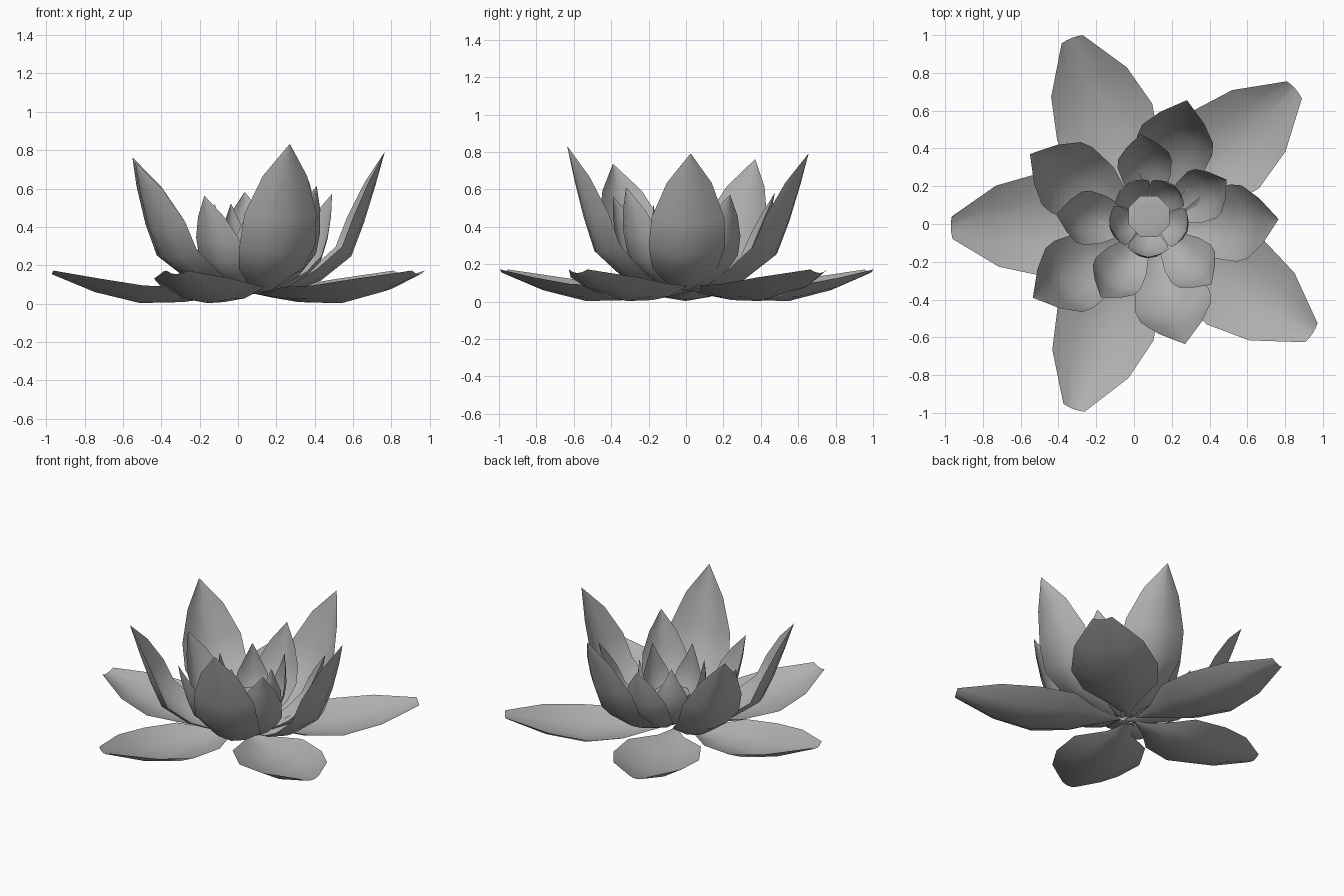
import bpy, bmesh, math
from mathutils import Vector

cube = bpy.data.objects.get("Cube")
if cube:
    bpy.data.objects.remove(cube, do_unlink=True)

mat = bpy.data.materials.new("soft grey")
mat.use_nodes = True
GREY = (0.43, 0.43, 0.43, 1)
mat.diffuse_color = GREY
mat.node_tree.nodes["Principled BSDF"].inputs["Base Color"].default_value = GREY


def finish(bm, name, angle):
    mesh = bpy.data.meshes.new(name)
    bm.to_mesh(mesh)
    bm.free()
    mesh.materials.append(mat)
    ob = bpy.data.objects.new(name, mesh)
    bpy.context.collection.objects.link(ob)
    bpy.ops.object.select_all(action='DESELECT')
    ob.select_set(True)
    bpy.context.view_layer.objects.active = ob
    bpy.ops.object.shade_smooth_by_angle(angle=math.radians(angle))


def petal(name, base, tip, profile, cup):
    """Cupped sheet; profile rows are (reach share, height, half width)."""
    out = Vector((tip[0] - base[0], tip[1] - base[1], 0))
    reach = out.length
    out.normalize()
    side = Vector((-out.y, out.x, 0))
    up = Vector((0, 0, 1))
    rise = tip[2] / profile[-1][1]
    spine = [Vector((base[0], base[1], 0)) + out * (r * reach) + up * (z * rise)
             for r, z, w in profile]
    bm = bmesh.new()
    rows = []
    for i, (r, z, w) in enumerate(profile):
        along = spine[min(i + 1, len(spine) - 1)] - spine[max(i - 1, 0)]
        inward = along.cross(side).normalized()
        if inward.dot(up - out) < 0:
            inward.negate()
        rows.append([bm.verts.new(spine[i] + side * (u * w) + inward * (cup * w * u * u))
                     for u in (-1, -0.5, 0, 0.5, 1)])
    for a, b in zip(rows, rows[1:]):
        for k in range(4):
            bm.faces.new((a[k], a[k + 1], b[k + 1], b[k]))
    bmesh.ops.remove_doubles(bm, verts=bm.verts, dist=0.0005)
    finish(bm, name, 60)


# Rings of petals: name, base centre, cup, profile, tips
rings = [
    ("outer_petal", (0.05, 0.015), 0.34,
     [(0.05, 0.05, 0.008), (0.17, 0.03, 0.08), (0.33, 0.008, 0.23), (0.55, 0.003, 0.27),
      (0.78, 0.06, 0.215), (1, 0.153, 0.06)],
     [(-0.97, -0.02, 0.153), (-0.33, 0.985, 0.153), (0.855, 0.715, 0.153),
      (0.945, -0.58, 0.153), (-0.32, -0.98, 0.153)]),
    ("large_petal", (0.095, -0.03), 0.4,
     [(0.05, 0.05, 0.01), (0.25, 0.06, 0.08), (0.5, 0.12, 0.175), (0.74, 0.25, 0.205),
      (0.84, 0.43, 0.195), (0.93, 0.63, 0.12), (1, 0.8, 0.002)],
     [(-0.55, 0.37, 0.76), (0.28, 0.655, 0.79), (0.765, 0.025, 0.79),
      (0.27, -0.635, 0.83), (-0.535, -0.39, 0.735)]),
    ("middle_petal", (0.1, -0.005), 0.45,
     [(0.05, 0.05, 0.01), (0.3, 0.07, 0.07), (0.56, 0.12, 0.125), (0.78, 0.21, 0.145),
      (0.88, 0.33, 0.135), (0.95, 0.45, 0.085), (1, 0.57, 0.002)],
     [(-0.41, 0.05, 0.56), (0.035, 0.475, 0.58), (0.49, 0.235, 0.57),
      (0.41, -0.32, 0.61), (-0.175, -0.39, 0.56)]),
    ("inner_petal", (0.08, 0.035), 0.4,
     [(0.1, 0.06, 0.01), (0.5, 0.1, 0.06), (0.82, 0.18, 0.1), (0.97, 0.26, 0.108),
      (1.03, 0.34, 0.09), (1.03, 0.42, 0.05), (1, 0.52, 0.002)],
     [(0.08 + 0.21 * math.cos(a), 0.035 + 0.21 * math.sin(a), 0.52)
      for a in (math.radians(52 + 72 * k) for k in range(5))]),
]
for name, base, cup, profile, tips in rings:
    for n, tip in enumerate(tips):
        petal(f"{name}_{n + 1}", base, tip, profile, cup)

# Eight-sided seed pod with a shallow dished top
bm = bmesh.new()
loops = []
for r, z in [(0.025, 0.06), (0.05, 0.13), (0.118, 0.27), (0.065, 0.28)]:
    loops.append([bm.verts.new((0.08 + r * math.cos(k * math.pi / 4 + math.pi / 8),
                                0.04 + r * math.sin(k * math.pi / 4 + math.pi / 8), z))
                  for k in range(8)])
for a, b in zip(loops, loops[1:]):
    for k in range(8):
        j = (k + 1) % 8
        bm.faces.new((a[k], a[j], b[j], b[k]))
centre = bm.verts.new((0.08, 0.04, 0.26))
for k in range(8):
    bm.faces.new((loops[-1][k], loops[-1][(k + 1) % 8], centre))
bm.faces.new(loops[0][::-1])
finish(bm, "seed_pod", 30)
